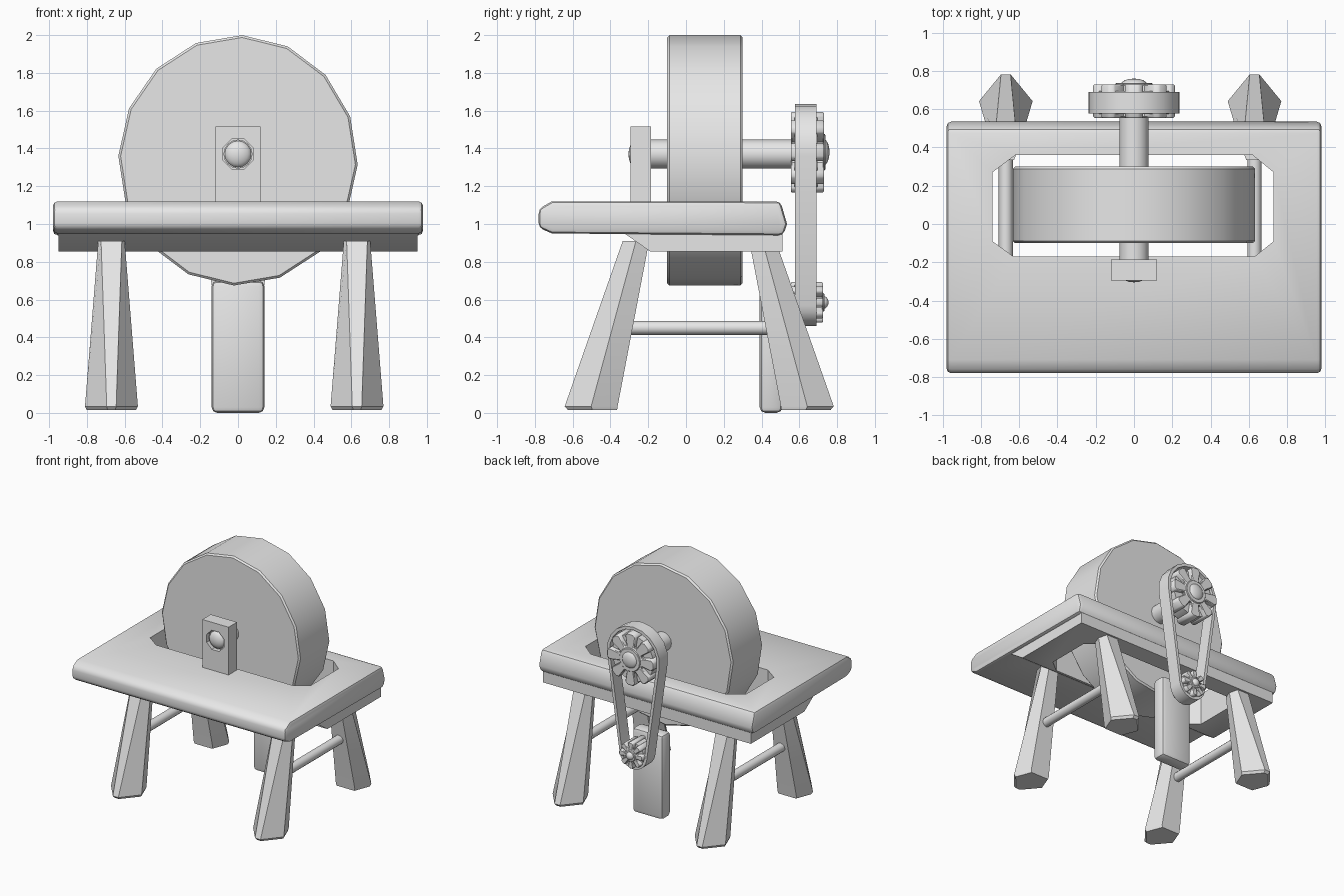
import bpy, bmesh, math
from mathutils import Vector

if "Cube" in bpy.data.objects:
    bpy.data.objects.remove(bpy.data.objects["Cube"], do_unlink=True)

grey = bpy.data.materials.new("light_grey")
grey.use_nodes = True
grey.diffuse_color = (0.8, 0.8, 0.8, 1)
grey.node_tree.nodes["Principled BSDF"].inputs["Base Color"].default_value = (0.8, 0.8, 0.8, 1)


def select(ob):
    bpy.ops.object.select_all(action='DESELECT')
    ob.select_set(True)
    bpy.context.view_layer.objects.active = ob


def finish(ob, bevel=0, segments=1):
    if not ob.data.materials:
        ob.data.materials.append(grey)
    select(ob)
    if bevel:
        m = ob.modifiers.new("soft_edges", 'BEVEL')
        m.width, m.segments, m.limit_method = bevel, segments, 'ANGLE'
        m.angle_limit = math.radians(35)
        bpy.ops.object.modifier_apply(modifier=m.name)
    bpy.ops.object.shade_smooth_by_angle(angle=math.radians(35))
    return ob


def loft(name, rings, bevel=0, segments=1, closed=False):
    """Skin matching rings of points; closed joins last ring to first."""
    bm = bmesh.new()
    vs = [[bm.verts.new(p) for p in r] for r in rings]
    n = len(vs[0])
    pairs = list(zip(vs, vs[1:])) + ([(vs[-1], vs[0])] if closed else [])
    for a, b in pairs:
        for i in range(n):
            j = (i + 1) % n
            bm.faces.new((a[i], a[j], b[j], b[i]))
    if not closed:
        bm.faces.new(vs[0])
        bm.faces.new(vs[-1])
    bmesh.ops.recalc_face_normals(bm, faces=bm.faces)
    me = bpy.data.meshes.new(name)
    bm.to_mesh(me)
    bm.free()
    ob = bpy.data.objects.new(name, me)
    bpy.context.collection.objects.link(ob)
    return finish(ob, bevel, segments)


def along(axis, p, t):
    v = list(p)
    v.insert("xyz".index(axis), t)
    return Vector(v)


def prism(name, pts, axis, a, b, bevel=0, segments=1):
    return loft(name, [[along(axis, p, t) for p in pts] for t in (a, b)], bevel, segments)


def circle(cx, cz, rx, n, turn=0.0, rz=None):
    rz = rz or rx
    return [(cx + rx * math.sin(turn + math.tau * i / n),
             cz + rz * math.cos(turn + math.tau * i / n)) for i in range(n)]


def rect(x0, x1, z0, z1):
    return [(x0, z0), (x1, z0), (x1, z1), (x0, z1)]


def cut(ob, cutter):
    cutter.hide_render = True
    select(ob)
    m = ob.modifiers.new("cut", 'BOOLEAN')
    m.operation, m.object, m.solver = 'DIFFERENCE', cutter, 'EXACT'
    bpy.ops.object.modifier_apply(modifier=m.name)
    finish(ob)


def dome(name, y, z, r, depth):
    bpy.ops.mesh.primitive_uv_sphere_add(segments=16, ring_count=8, radius=1, location=(0, y, z),
                                         rotation=(math.pi / 2, 0, 0))
    ob = bpy.context.object
    ob.name, ob.scale = name, (r, r, depth)
    finish(ob)


# Table top and apron, with a slot for the wheel
top = prism("table_top", [(-.78, .98), (-.78, 1.08), (-.71, 1.12), (.50, 1.12), (.535, 1.0),
                          (.515, .94), (-.71, .95)], 'x', -.98, .98, .025, 2)
apron = prism("table_apron", [(-.34, .96), (-.19, .855), (.51, .855), (.51, .96)], 'x', -.95, .95)
slot = prism("slot_cutter", [(-.74, -.09), (-.63, -.17), (.63, -.17), (.73, -.09), (.73, .27),
                             (.62, .36), (-.62, .36), (-.74, .27)], 'z', .7, 1.3)
cut(top, slot)
cut(apron, slot)
bpy.data.objects.remove(slot, do_unlink=True)


# Splayed faceted legs, mirrored front to back
def leg_ring(cx, cy, z, wide, deep, tip, sign):
    half = [(tip, deep), (wide, 0), (wide * .62, -deep)]
    pts = half + [(-x, y) for x, y in reversed(half)]
    return [(cx + x, cy + sign * y, z) for x, y in pts]


MID = 0.07
for side, cx in (("left", .63), ("right", -.67)):
    for end, sign in (("front", -1), ("back", 1)):
        loft(f"{end}_{side}_leg",
             [leg_ring(cx, MID + sign * .565, .015, .13, .13, .02, sign),
              leg_ring(cx, MID + sign * .572, .035, .14, .14, .025, sign),
              leg_ring(cx, MID + sign * .335, .91, .07, .07, .055, sign)])
    # Round stretcher between front and back legs
    prism(f"{side}_stretcher", circle(cx, .45, .037, 12), 'y', -.42, .56)

# Grinding wheel on its shaft
prism("grinding_wheel", circle(0, 1.337, .634, 16, .035, .663), 'y', -.10, .30, .012)
prism("wheel_shaft", circle(0, 1.37, .077, 16), 'y', -.27, .62)
dome("shaft_end", -.265, 1.37, .072, .04)

# Front bearing block with an octagonal socket
block = prism("bearing_block", rect(-.12, .12, 1.08, 1.515), 'y', -.295, -.185)
socket = prism("socket_cutter", circle(0, 1.37, .086, 8, math.pi / 8), 'y', -.35, -.255)
cut(block, socket)
bpy.data.objects.remove(socket, do_unlink=True)

# Motor box behind the table
prism("motor_box", rect(-.14, .14, 0, .7), 'y', .39, .51, .03, 2)
prism("motor_shaft", circle(0, .585, .045, 12), 'y', .48, .62)


# Toothed pulleys: a drum, eight spokes shaped as lobes, and a hub
def pulley(name, z, r, y0, y1):
    lobes = []
    for i in range(8):
        for da, k in ((-.3, .5), (-.24, .92), (-.12, 1), (.12, 1), (.24, .92), (.3, .5)):
            a = math.tau * i / 8 + da
            lobes.append((r * k * math.sin(a), z + r * k * math.cos(a)))
    prism(name + "_teeth", lobes, 'y', y0, y1 - .02, .006)
    prism(name + "_drum", circle(0, z, r * .88, 24), 'y', y0 + .02, y1 - .055)
    prism(name + "_collar", circle(0, z, r * .45, 16), 'y', y0, y1 - .012, .005)
    dome(name + "_hub", y1 - .02, z, r * .32, .03)


pulley("upper_pulley", 1.38, .215, .555, .75)
pulley("lower_pulley", .585, .108, .555, .745)

# Drive belt around both pulleys
Z1, R1, Z2, R2 = 1.395, .24, .585, .125
lean = math.asin((R1 - R2) / (Z1 - Z2))


def belt_path(inset):
    path = []
    for z, r, start, sweep in ((Z1, R1, -math.pi / 2 - lean, math.pi + 2 * lean),
                               (Z2, R2, math.pi / 2 + lean, math.pi - 2 * lean)):
        for i in range(11):
            a = start + sweep * i / 10
            path.append(((r - inset) * math.sin(a), z + (r - inset) * math.cos(a)))
    return path


outer, inner = belt_path(0), belt_path(.024)
loft("drive_belt", [[along('y', p, y) for p in ring] for ring, y in
                    ((outer, .578), (outer, .69), (inner, .69), (inner, .578))], closed=True)
